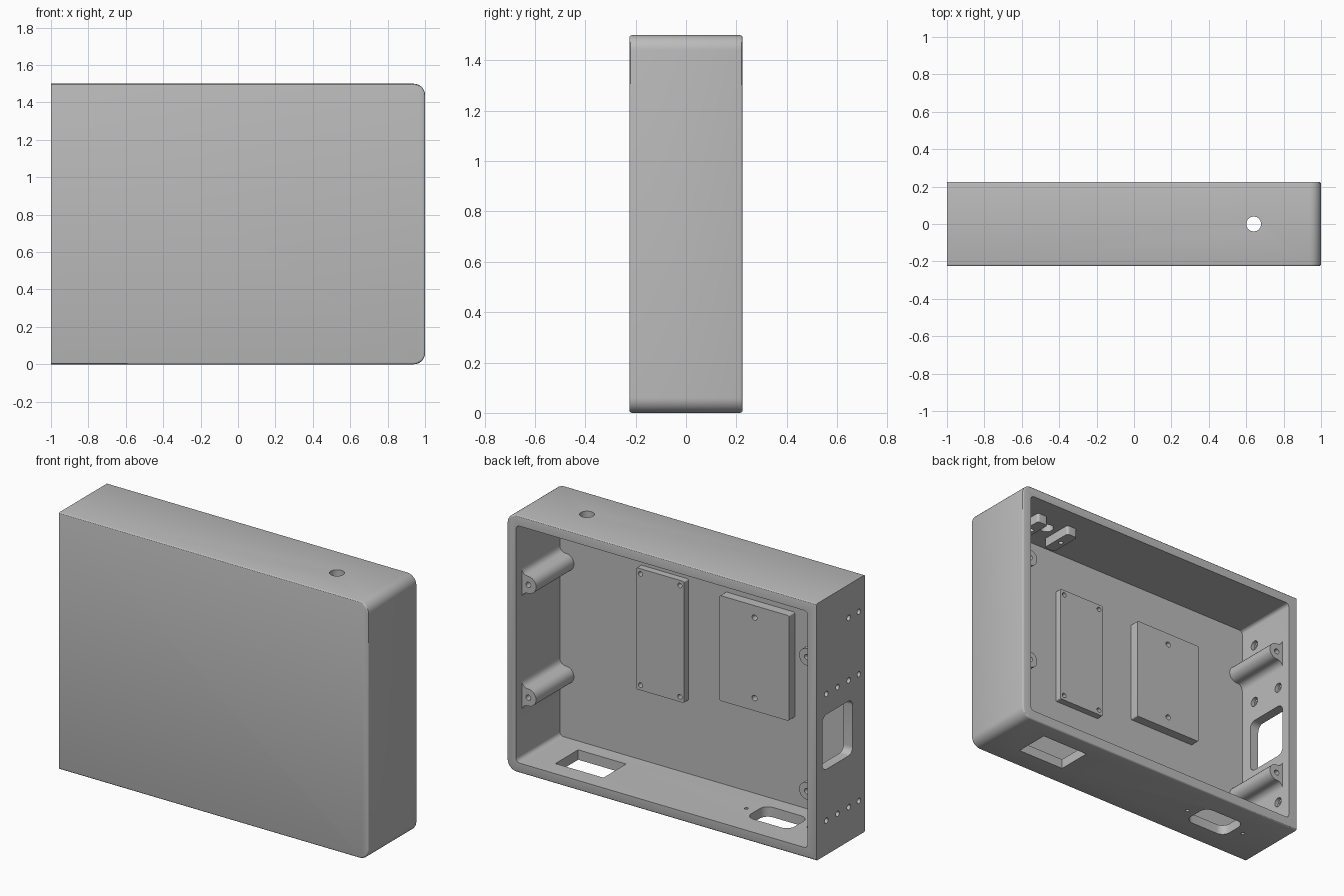
import bpy, bmesh, math
from mathutils import Vector

cube = bpy.data.objects.get("Cube")
if cube:
    bpy.data.objects.remove(cube, do_unlink=True)

GREY = (0.5, 0.5, 0.5, 1.0)
grey = bpy.data.materials.new("plain grey")
grey.use_nodes = True
grey.diffuse_color = GREY
grey.node_tree.nodes["Principled BSDF"].inputs["Base Color"].default_value = GREY

# Main dimensions: half width, half depth, height, wall thickness
HX, HY, H, WALL = 1.0, 0.225, 1.5, 0.058
FRONT = -0.18          # inner face of the front panel
BOSS_END = 0.17        # where the lid rests


def arc(u, v, r, start, end, n=8):
    angles = [math.radians(start + (end - start) * i / n) for i in range(n + 1)]
    return [(u + r * math.cos(a), v + r * math.sin(a)) for a in angles]


def rounded(u0, u1, v0, v1, left, right):
    """Rectangle outline with separate corner radii on its two ends."""
    pts = []
    for u, v, r, a in ((u1, v1, right, 0), (u0, v1, left, 90),
                       (u0, v0, left, 180), (u1, v0, right, 270)):
        if r:
            su, sv = (-1 if u == u1 else 1), (-1 if v == v1 else 1)
            pts += arc(u + su * r, v + sv * r, r, a, a + 90)
        else:
            pts.append((u, v))
    return pts


def prism(name, outline, axis, start, end):
    """Extrude a flat outline along an axis."""
    place = {"x": lambda u, v, t: (t, u, v),
             "y": lambda u, v, t: (u, t, v),
             "z": lambda u, v, t: (u, v, t)}[axis]
    bm = bmesh.new()
    rings = [[bm.verts.new(place(u, v, t)) for u, v in outline] for t in (start, end)]
    bm.faces.new(rings[0])
    bm.faces.new(rings[1])
    n = len(outline)
    for i in range(n):
        j = (i + 1) % n
        bm.faces.new((rings[0][i], rings[0][j], rings[1][j], rings[1][i]))
    bmesh.ops.recalc_face_normals(bm, faces=bm.faces[:])
    mesh = bpy.data.meshes.new(name)
    bm.to_mesh(mesh)
    bm.free()
    mesh.materials.append(grey)
    obj = bpy.data.objects.new(name, mesh)
    bpy.context.collection.objects.link(obj)
    return obj


def box(name, u0, u1, v0, v1, axis, start, end, r=0):
    return prism(name, rounded(u0, u1, v0, v1, r, r), axis, start, end)


def drill(u, v, r, axis, start, end):
    return prism("drill", arc(u, v, r, 0, 337.5, 15), axis, start, end)


def cut(obj, cutters):
    bpy.context.view_layer.objects.active = obj
    for c in cutters:
        c.hide_render = True
        mod = obj.modifiers.new("cut", "BOOLEAN")
        mod.operation, mod.solver, mod.object = "DIFFERENCE", "EXACT", c
        bpy.ops.object.modifier_apply(modifier=mod.name)
        bpy.data.objects.remove(c, do_unlink=True)


# Case body, rounded at the left end, with softened front and back rims
case = prism("case", rounded(-HX, HX, 0, H, 0, 0.06), "y", -HY, HY)
bm = bmesh.new()
bm.from_mesh(case.data)
rims = [e for e in bm.edges
        if abs(e.verts[0].co.y - e.verts[1].co.y) < 1e-5
        and max(v.co.x for v in e.verts) > -HX + 0.01]
bmesh.ops.bevel(bm, geom=rims, offset=0.01, segments=3, profile=0.5, affect="EDGES")
bm.to_mesh(case.data)
bm.free()

cutters = [prism("cavity", rounded(-HX + WALL, HX - WALL, WALL, H - WALL, 0.02, 0.025),
                 "y", FRONT, HY + 0.1)]

# Openings in the floor, right wall and top
cutters += [box("inlet_opening", 0.45, 0.76, -0.09, 0.12, "z", -0.1, 0.1),
            box("connector_opening", -0.73, -0.45, -0.09, 0.09, "z", -0.1, 0.1, 0.05),
            box("side_opening", -0.11, 0.17, 0.5, 0.82, "x", -1.1, -0.9, 0.04),
            drill(0.64, 0, 0.04, "z", H - 0.1, H + 0.1)]
cutters += [drill(x, 0, 0.011, "z", -0.1, 0.1) for x in (-0.39, -0.795)]

# Mounting holes in the right wall: two columns go through and are counterbored
for z, columns in ((0.2, 4), (0.94, 4), (1.305, 2)):
    for y, through in ((-0.168, False), (-0.075, True), (0.029, False), (0.132, True))[:columns]:
        cutters.append(drill(y, z, 0.016, "x", -1.1, -0.9 if through else -0.97))
        if through:
            cutters.append(drill(y, z, 0.028, "x", -0.965, -0.9))
cut(case, cutters)
parts = [case]


# Screw bosses flaring into the end walls
def boss(name, side, z):
    wall, cx, r = HX - WALL, 0.9, 0.05
    f = wall - cx - 0.005
    outline = arc(cx, z, r, 90, 270, 12)
    outline += arc(wall - f, z - r - f, f, 90, 0, 5)
    outline += [(wall + 0.02, z - r - f), (wall + 0.02, z + r + f)]
    outline += arc(wall - f, z + r + f, f, 0, -90, 5)
    obj = prism(name, [(side * x, v) for x, v in outline], "y", FRONT - 0.01, BOSS_END)
    cut(obj, [drill(side * cx, z, 0.016, "y", 0.05, 0.3)])
    return obj


for label, side, heights in (("left", 1, (0.425, 1.083)), ("right", -1, (0.36, 1.143))):
    for level, z in zip(("lower", "upper"), heights):
        parts.append(boss(f"{level}_{label}_boss", side, z))

# Mounting pads on the inside of the front panel
pad = box("narrow_pad", 0.11, 0.42, 0.485, 1.195, "y", FRONT - 0.01, -0.14, 0.008)
cut(pad, [drill(x, z, 0.014, "y", -0.17, -0.1) for x in (0.138, 0.392) for z in (0.515, 1.165)])
parts.append(pad)
pad = box("wide_pad", -0.577, -0.13, 0.57, 1.185, "y", FRONT - 0.01, -0.125, 0.008)
cut(pad, [drill(-0.355, z, 0.016, "y", -0.17, -0.1) for z in (0.645, 1.115)])
parts.append(pad)

# Two hanging blocks beside the top hole
for label, x in (("inner", 0.5), ("outer", 0.715)):
    block = box(f"{label}_hanging_block", x, x + 0.07, -0.1, 0.1, "z",
                H - WALL - 0.055, H - WALL + 0.01, 0.015)
    cut(block, [drill(x + 0.035, 0, 0.014, "z", H - 0.2, H - 0.08)])
    parts.append(block)

# Smooth the curves and keep the edges crisp
bpy.ops.object.select_all(action="DESELECT")
for obj in parts:
    obj.select_set(True)
bpy.context.view_layer.objects.active = case
bpy.ops.object.shade_smooth_by_angle(angle=math.radians(30))
